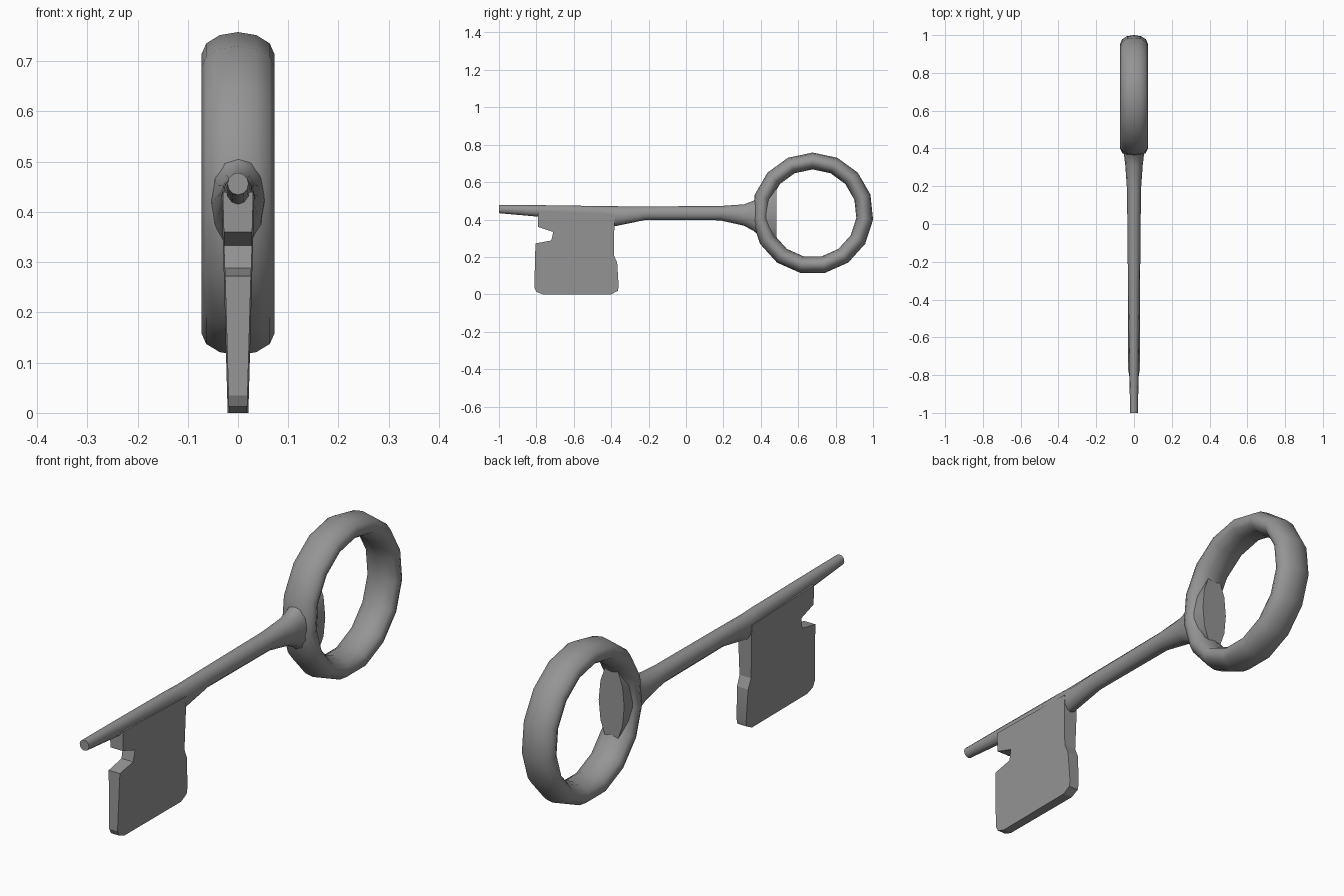
import bpy, bmesh, math

cube = bpy.data.objects.get("Cube")
if cube:
    bpy.data.objects.remove(cube, do_unlink=True)

iron = bpy.data.materials.new("grey iron")
iron.use_nodes = True
GREY = (0.3, 0.3, 0.3, 1)
iron.diffuse_color = GREY
iron.node_tree.nodes["Principled BSDF"].inputs["Base Color"].default_value = GREY


def finish(bm, name, angle):
    bmesh.ops.recalc_face_normals(bm, faces=bm.faces)
    mesh = bpy.data.meshes.new(name)
    bm.to_mesh(mesh)
    bm.free()
    mesh.materials.append(iron)
    obj = bpy.data.objects.new(name, mesh)
    bpy.context.collection.objects.link(obj)
    bpy.ops.object.select_all(action="DESELECT")
    obj.select_set(True)
    bpy.context.view_layer.objects.active = obj
    bpy.ops.object.shade_smooth_by_angle(angle=math.radians(angle))
    return obj


def loft(name, sections, closed, angle):
    """Skin a list of equal-length point loops; cap the ends unless closed."""
    bm = bmesh.new()
    loops = [[bm.verts.new(p) for p in s] for s in sections]
    pairs = list(zip(loops, loops[1:]))
    if closed:
        pairs.append((loops[-1], loops[0]))
    else:
        bm.faces.new(loops[0])
        bm.faces.new(loops[-1])
    for a, b in pairs:
        for i in range(len(a)):
            j = (i + 1) % len(a)
            bm.faces.new((a[i], a[j], b[j], b[i]))
    return finish(bm, name, angle)


def turn(i, n):
    return math.tau * i / n


# Ring bow: a wide oval section swept round the x axis
CY, CZ, R, WIDE, THICK = 0.677, 0.433, 0.28, 0.073, 0.045
ring = []
for i in range(15):
    t = turn(i, 15)
    section = []
    for k in range(12):
        r = R + THICK * math.sin(turn(k, 12))
        section.append((WIDE * math.cos(turn(k, 12)),
                        CY + r * math.sin(t), CZ + r * math.cos(t)))
    ring.append(section)
loft("ring_bow", ring, True, 50)

# Shank: oval stations of (y, bottom, top, half width), flaring into the ring
stations = [
    (-1.0, 0.434, 0.478, 0.021),
    (-0.8, 0.416, 0.477, 0.024),
    (-0.45, 0.395, 0.472, 0.030),
    (-0.38, 0.364, 0.471, 0.031),
    (-0.22, 0.397, 0.470, 0.033),
    (0.18, 0.396, 0.472, 0.037),
    (0.31, 0.367, 0.481, 0.046),
    (0.36, 0.340, 0.500, 0.052),
    (0.41, 0.300, 0.550, 0.056),
    (0.485, 0.270, 0.595, 0.058),
]
shank = []
for y, low, high, half in stations:
    mid, tall = (low + high) / 2, (high - low) / 2
    shank.append([(half * math.cos(turn(k, 12)), y, mid + tall * math.sin(turn(k, 12)))
                  for k in range(12)])
loft("shank", shank, False, 50)

# Bit: notched side profile, thinner towards its lower edge and the tip
profile = [
    (-0.79, 0.44), (-0.79, 0.36), (-0.71, 0.333), (-0.72, 0.288),
    (-0.805, 0.272), (-0.811, 0.035), (-0.80, 0.013), (-0.765, 0),
    (-0.40, 0), (-0.365, 0.018), (-0.36, 0.04), (-0.368, 0.17),
    (-0.386, 0.21), (-0.382, 0.43),
]
bit = [[(side * (0.018 + 0.028 * z + 0.006 * (y + 0.8)), y, z) for y, z in profile]
       for side in (-1, 1)]
loft("bit", bit, False, 20)
